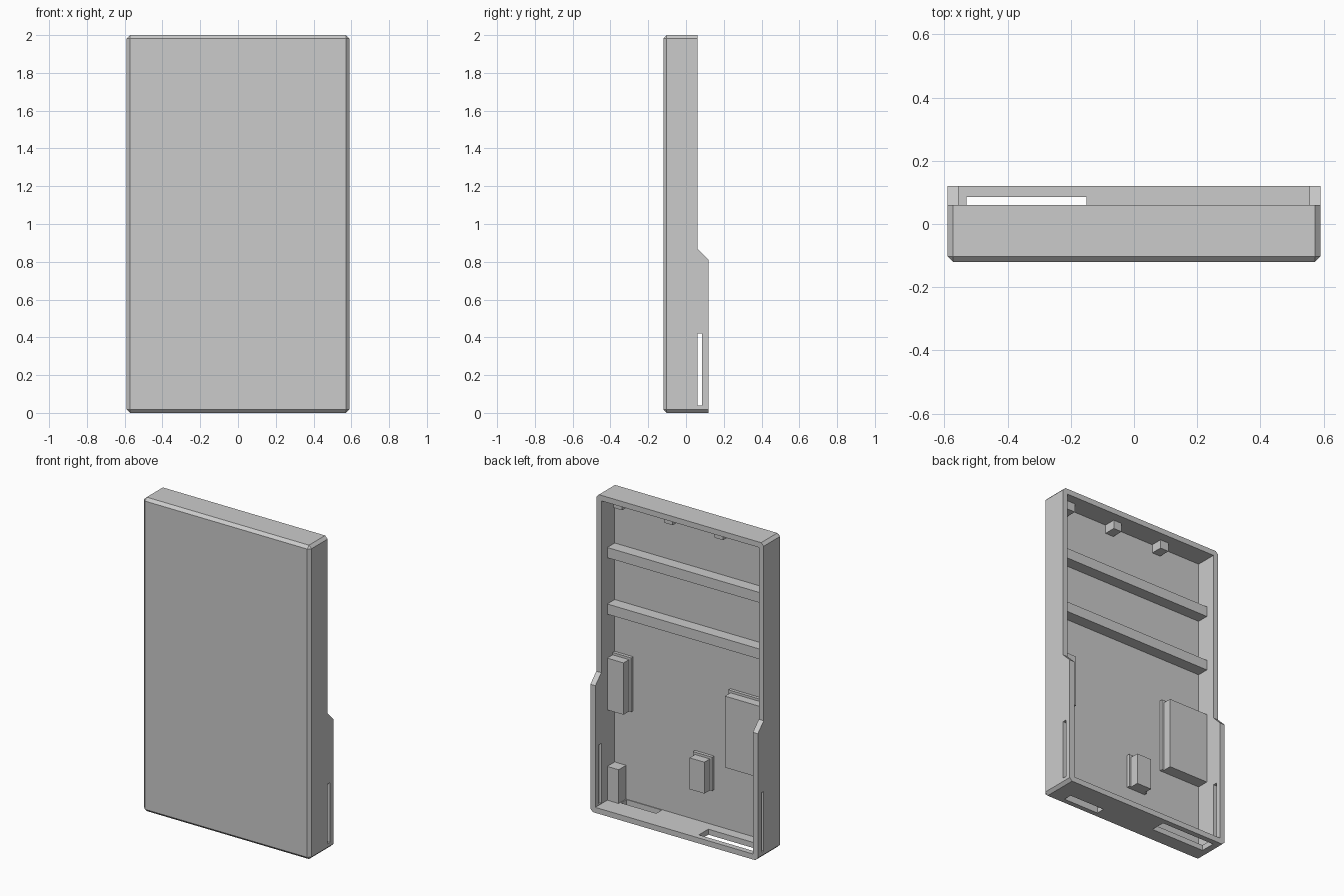
import bpy
import bmesh

# Remove the default cube
if "Cube" in bpy.data.objects:
    bpy.data.objects.remove(bpy.data.objects["Cube"], do_unlink=True)

# Single grey plastic
grey = bpy.data.materials.new("grey_plastic")
grey.use_nodes = True
COLOUR = (0.6, 0.6, 0.6, 1)
grey.diffuse_color = COLOUR
grey.node_tree.nodes["Principled BSDF"].inputs["Base Color"].default_value = COLOUR

HALF_W, HALF_D, HEIGHT = 0.59, 0.12, 2.0
WALL, CHAMFER = 0.035, 0.018
INNER = HALF_W - WALL      # inside face of the side walls
FLOOR = -0.075             # inside face of the front plate
PAD_TOP = 0.0              # height of the inner supports
EMBED = 0.005


def finish(name, bm):
    bmesh.ops.recalc_face_normals(bm, faces=bm.faces)
    mesh = bpy.data.meshes.new(name)
    bm.to_mesh(mesh)
    bm.free()
    mesh.materials.append(grey)
    obj = bpy.data.objects.new(name, mesh)
    bpy.context.collection.objects.link(obj)
    return obj


def box_bm(x, y, z):
    """Box spanning the given (low, high) ranges."""
    bm = bmesh.new()
    bmesh.ops.create_cube(bm, size=1)
    for v in bm.verts:
        for i, (lo, hi) in enumerate((x, y, z)):
            v.co[i] = hi if v.co[i] > 0 else lo
    return bm


def box(name, x, y, z):
    return finish(name, box_bm(x, y, z))


def cut(target, cutter):
    mod = target.modifiers.new("cut", "BOOLEAN")
    mod.operation = "DIFFERENCE"
    mod.solver = "EXACT"
    mod.object = cutter
    bpy.context.view_layer.objects.active = target
    bpy.ops.object.modifier_apply(modifier=mod.name)
    bpy.data.objects.remove(cutter, do_unlink=True)


# Outer body, chamfered everywhere but around the open back
bm = box_bm((-HALF_W, HALF_W), (-HALF_D, HALF_D), (0, HEIGHT))
edges = [e for e in bm.edges if any(v.co.y < 0 for v in e.verts)]
bmesh.ops.bevel(bm, geom=edges, offset=CHAMFER, segments=1, affect="EDGES")
shell = finish("case_shell", bm)

# Shallower upper section with a sloped step
bm = bmesh.new()
profile = [(0.13, 0.80), (0.06, 0.87), (0.06, 2.1), (0.13, 2.1)]
face = bm.faces.new([bm.verts.new((-1, y, z)) for y, z in profile])
side = bmesh.ops.extrude_face_region(bm, geom=[face])["geom"]
bmesh.ops.translate(bm, vec=(2, 0, 0),
                    verts=[g for g in side if isinstance(g, bmesh.types.BMVert)])
cut(shell, finish("step_cutter", bm))

# Hollow inside
cut(shell, box("cavity_cutter", (-INNER, INNER), (FLOOR, 0.3), (WALL, HEIGHT - WALL)))

# Slots through both side walls and two ports in the bottom wall
cut(shell, box("side_slot_cutter", (-1, 1), (0.06, 0.085), (0.04, 0.42)))
cut(shell, box("large_port_cutter", (-0.53, -0.15), (-0.01, 0.085), (-0.1, 0.1)))
cut(shell, box("small_port_cutter", (0.22, 0.47), (-0.07, -0.015), (-0.1, 0.1)))

# Cross ribs
for name, z in (("upper_rib", 1.58), ("lower_rib", 1.22)):
    box(name, (-INNER - EMBED, INNER + EMBED), (FLOOR - EMBED, PAD_TOP), (z, z + 0.065))

# Support pads, with a low flange around the free sides
pads = {
    "left_pad": ((0.44, INNER + EMBED), (0.61, 0.94)),
    "right_pad": ((-INNER - EMBED, -0.275), (0.465, 0.92)),
    "centre_post": ((-0.13, -0.025), (0.26, 0.46)),
    "corner_post": ((0.475, INNER + EMBED), (WALL - EMBED, 0.25)),
}
for name, (x, z) in pads.items():
    box(name, x, (FLOOR - EMBED, PAD_TOP), z)
    if name != "corner_post":
        flange_x = (max(x[0] - 0.015, -INNER - EMBED), min(x[1] + 0.015, INNER + EMBED))
        box(name + "_flange", flange_x, (FLOOR - EMBED, FLOOR + 0.02), (z[0], z[1] + 0.015))

# Small stops under the top wall
for i in range(3):
    x = 0.48 - 0.356 * i
    box(f"top_stop_{i + 1}", (x - 0.03, x + 0.03), (FLOOR - EMBED, PAD_TOP),
        (1.91, HEIGHT - WALL + EMBED))
